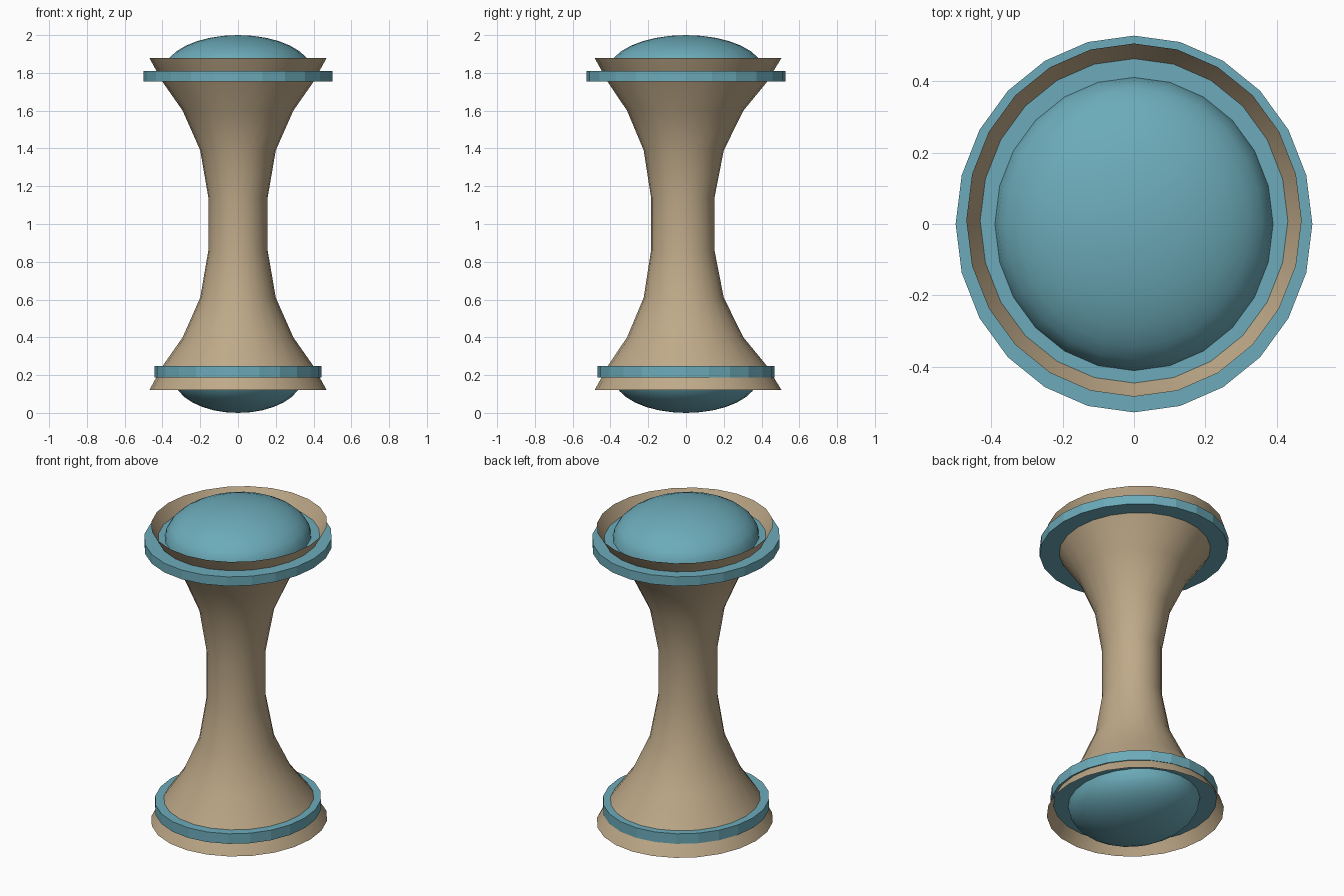
import bpy, bmesh, math

if "Cube" in bpy.data.objects:
    bpy.data.objects.remove(bpy.data.objects["Cube"])

SIDES = 24


def material(name, rgb):
    m = bpy.data.materials.new(name)
    m.diffuse_color = (*rgb, 1)
    m.use_nodes = True
    m.node_tree.nodes["Principled BSDF"].inputs["Base Color"].default_value = m.diffuse_color
    return m


TAN = material("tan", (0.52, 0.40, 0.25))
TEAL = material("teal", (0.15, 0.41, 0.49))


def lathe(name, rings, mat, cap_start=False, cap_end=False, smooth=True):
    """Skin a stack of ellipses given as (z, rx, ry, y centre)."""
    bm = bmesh.new()
    loops = []
    for z, rx, ry, cy in rings:
        loops.append([bm.verts.new((rx * math.cos(a), cy + ry * math.sin(a), z))
                      for a in (2 * math.pi * i / SIDES for i in range(SIDES))])
    for lo, hi in zip(loops, loops[1:]):
        for i in range(SIDES):
            j = (i + 1) % SIDES
            bm.faces.new((lo[i], lo[j], hi[j], hi[i]))
    if cap_start:
        bm.faces.new(loops[0][::-1])
    if cap_end:
        bm.faces.new(loops[-1])
    for f in bm.faces:
        f.smooth = smooth
    me = bpy.data.meshes.new(name)
    bm.to_mesh(me)
    bm.free()
    me.materials.append(mat)
    ob = bpy.data.objects.new(name, me)
    bpy.context.collection.objects.link(ob)
    return ob


def dome(name, z, height, rx, ry, mat):
    """Half ellipsoid; a negative height points it down."""
    steps = 8
    bm = bmesh.new()
    bmesh.ops.create_uvsphere(bm, u_segments=SIDES, v_segments=2 * steps, radius=1)
    bmesh.ops.delete(bm, geom=[v for v in bm.verts if v.co.z < -0.01], context='VERTS')
    for v in bm.verts:
        v.co = (v.co.x * rx, v.co.y * ry, z + v.co.z * height)
    if height < 0:
        bmesh.ops.reverse_faces(bm, faces=bm.faces)
    for f in bm.faces:
        f.smooth = True
    me = bpy.data.meshes.new(name)
    bm.to_mesh(me)
    bm.free()
    me.materials.append(mat)
    ob = bpy.data.objects.new(name, me)
    bpy.context.collection.objects.link(ob)


# Waisted body: open sheet, lower half profile mirrored about z = 1
half = [(0.12, 0.47, 0.495, 0.011), (0.25, 0.398, 0.42, 0.007),
        (0.40, 0.293, 0.308, -0.004), (0.61, 0.20, 0.212, -0.012),
        (0.86, 0.157, 0.168, -0.017)]
lathe("body", half + [(2 - z, rx, ry, cy) for z, rx, ry, cy in reversed(half)], TAN)

# Flat collar discs
for name, z0, z1, rx, ry in (("upper_disc", 1.755, 1.81, 0.50, 0.528),
                             ("lower_disc", 0.187, 0.247, 0.443, 0.468)):
    lathe(name, [(z0, rx, ry, 0), (z1, rx, ry, 0)], TEAL, True, True, smooth=False)

# End domes
dome("upper_dome", 1.81, 0.19, 0.39, 0.411, TEAL)
dome("lower_dome", 0.187, -0.187, 0.34, 0.381, TEAL)
